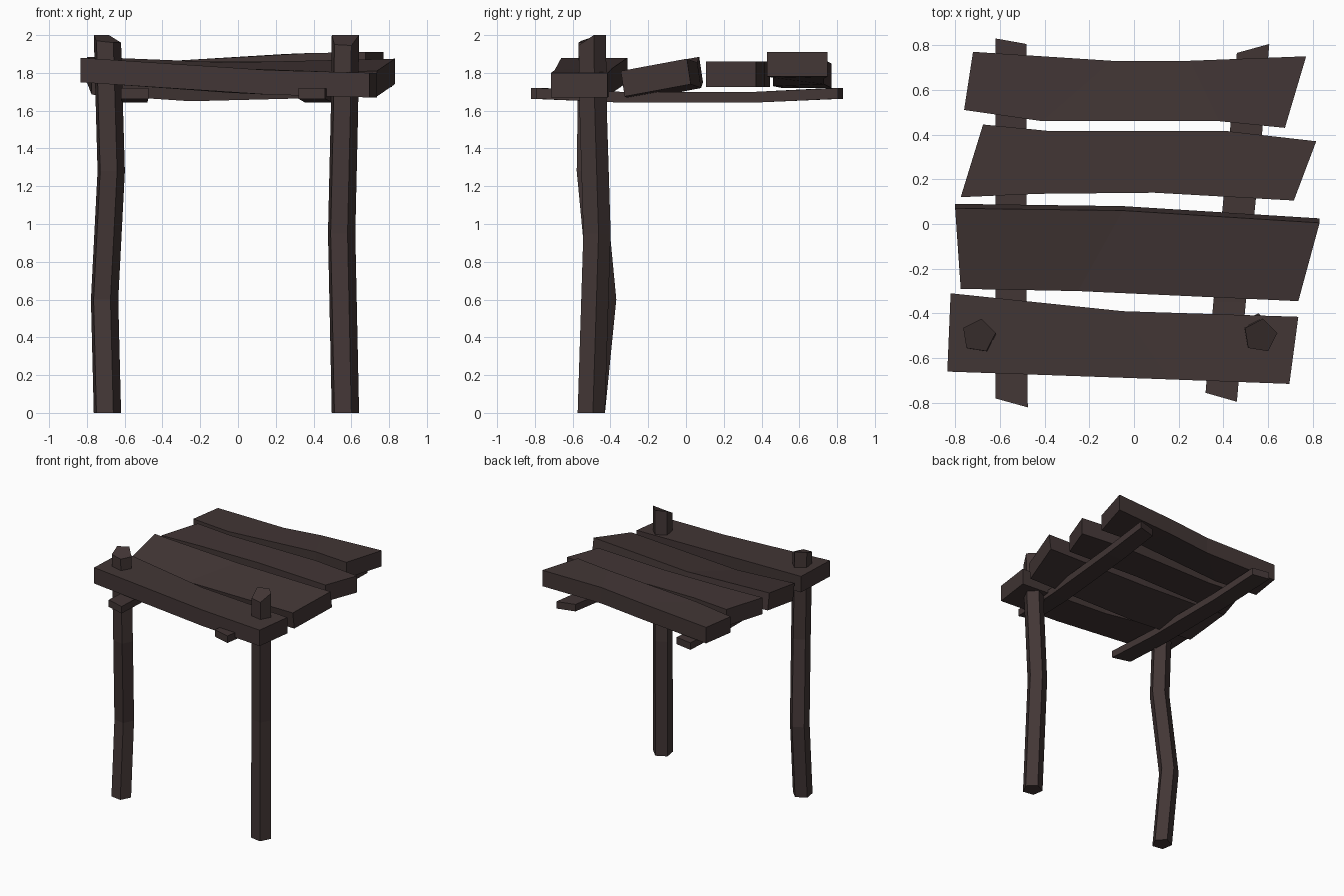
import bpy, bmesh, math

cube = bpy.data.objects.get("Cube")
if cube:
    bpy.data.objects.remove(cube)

wood = bpy.data.materials.new("dark_brown_wood")
wood.use_nodes = True
colour = (0.055, 0.037, 0.036, 1)
wood.diffuse_color = colour
bsdf = wood.node_tree.nodes["Principled BSDF"]
bsdf.inputs["Base Color"].default_value = colour
bsdf.inputs["Roughness"].default_value = 0.9


def loft(name, rings):
    """Skin a list of matching closed rings and cap both ends."""
    bm = bmesh.new()
    loops = [[bm.verts.new(p) for p in ring] for ring in rings]
    n = len(loops[0])
    for a, b in zip(loops, loops[1:]):
        for i in range(n):
            j = (i + 1) % n
            bm.faces.new((a[i], a[j], b[j], b[i]))
    bm.faces.new(loops[0])
    bm.faces.new(loops[-1])
    bmesh.ops.recalc_face_normals(bm, faces=bm.faces)
    mesh = bpy.data.meshes.new(name)
    bm.to_mesh(mesh)
    bm.free()
    mesh.materials.append(wood)
    obj = bpy.data.objects.new(name, mesh)
    bpy.context.collection.objects.link(obj)
    return obj


def board(name, stations, thick, lean=0.0):
    """Each station is the front and back point of the top edge."""
    rings = []
    for front, back in stations:
        low = [(x, y + lean, z - thick) for x, y, z in (back, front)]
        rings.append([front, back] + low)
    return loft(name, rings)


# Deck planks, from the front of the deck to the back
board("front_plank", [
    ((-0.835, -0.66, 1.88), (-0.82, -0.31, 1.88)),
    ((0.16, -0.695, 1.815), (-0.05, -0.39, 1.825)),
    ((0.695, -0.715, 1.80), (0.735, -0.415, 1.80))], 0.13)
board("tilted_plank", [
    ((-0.775, -0.29, 1.82), (-0.80, 0.07, 1.885)),
    ((-0.25, -0.30, 1.785), (-0.05, 0.06, 1.855)),
    ((0.735, -0.345, 1.81), (0.83, 0.005, 1.875))], 0.135, 0.02)
board("middle_plank", [
    ((-0.775, 0.12, 1.86), (-0.675, 0.445, 1.86)),
    ((-0.43, 0.135, 1.86), (-0.37, 0.415, 1.86)),
    ((0.09, 0.14, 1.86), (0.42, 0.415, 1.86)),
    ((0.715, 0.105, 1.86), (0.815, 0.37, 1.86))], 0.135)
board("back_plank", [
    ((-0.76, 0.51, 1.85), (-0.72, 0.77, 1.85)),
    ((-0.41, 0.46, 1.86), (-0.10, 0.73, 1.87)),
    ((0.38, 0.46, 1.905), (0.25, 0.73, 1.90)),
    ((0.675, 0.43, 1.91), (0.77, 0.75, 1.91))], 0.13)

# Sagging beams under the deck
board("right_beam", [
    ((-0.62, -0.78, 1.72), (-0.475, -0.82, 1.72)),
    ((-0.62, -0.35, 1.70), (-0.48, -0.35, 1.70)),
    ((-0.62, 0.37, 1.70), (-0.48, 0.37, 1.70)),
    ((-0.62, 0.83, 1.72), (-0.48, 0.805, 1.72))], 0.057)
board("left_beam", [
    ((0.32, -0.755, 1.72), (0.46, -0.795, 1.72)),
    ((0.355, -0.35, 1.70), (0.50, -0.35, 1.70)),
    ((0.425, 0.37, 1.70), (0.57, 0.37, 1.70)),
    ((0.46, 0.765, 1.72), (0.605, 0.805, 1.72))], 0.057)


def post(name, path, tops, radius=0.077):
    """Five-sided crooked post; tops holds the heights of the cut end."""
    rings = []
    for x, y, z in path:
        ring = []
        for i in range(5):
            a = math.radians(-135 + 72 * i)
            height = tops[i] if z == path[-1][2] else z
            ring.append((x + radius * math.cos(a), y + radius * math.sin(a), height))
        rings.append(ring)
    return loft(name, rings)


# Crooked posts at the front corners
post("right_post", [(-0.695, -0.505, 0), (-0.71, -0.445, 0.6),
                    (-0.675, -0.51, 1.28), (-0.695, -0.50, 2)],
     (1.97, 1.96, 1.96, 2.0, 2.0))
post("left_post", [(0.565, -0.505, 0), (0.545, -0.475, 0.95),
                   (0.56, -0.495, 1.6), (0.565, -0.50, 2)],
     (1.95, 1.945, 2.0, 2.0, 2.0))
